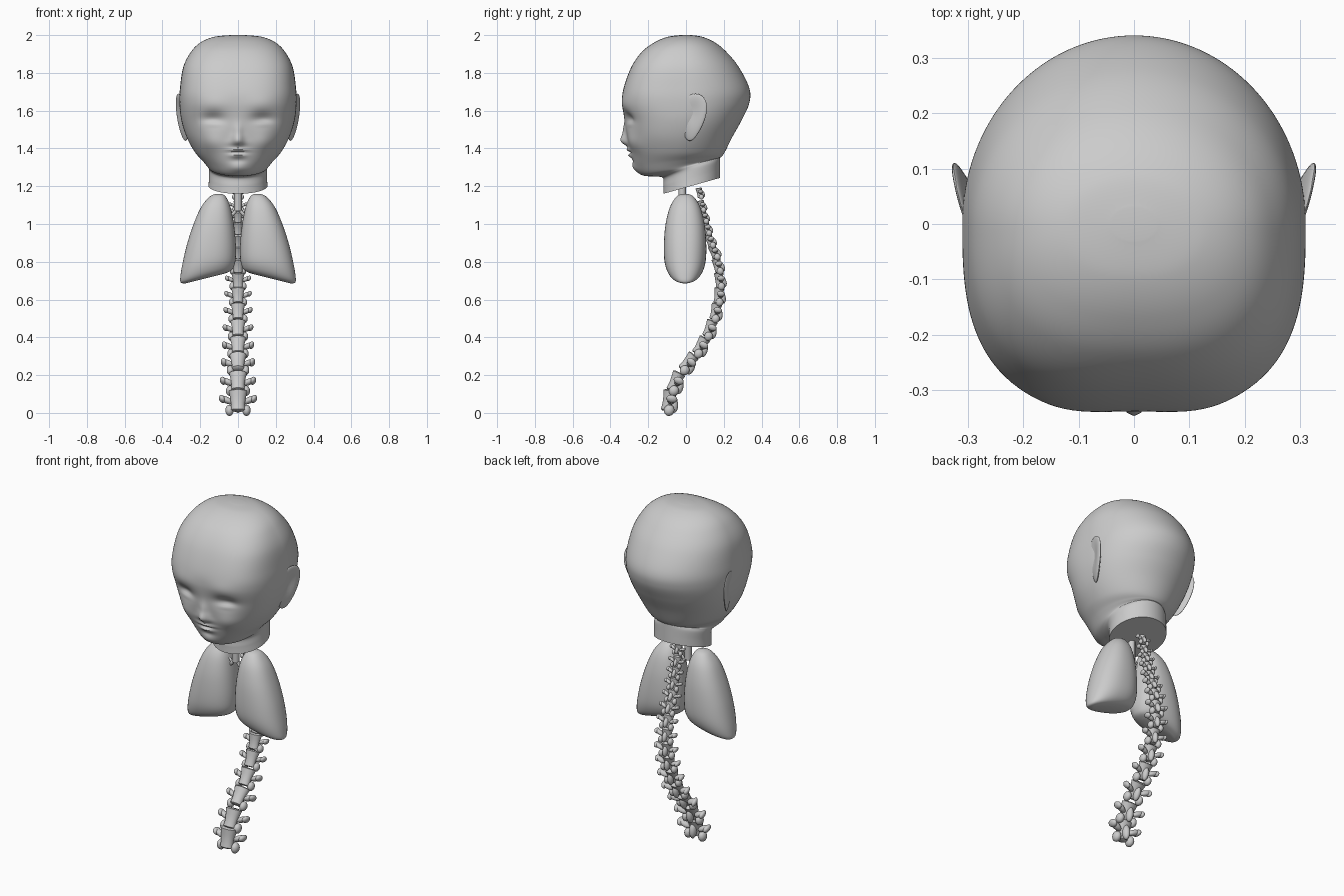
import bpy, bmesh, math
from mathutils import Matrix, Vector

if "Cube" in bpy.data.objects:
    bpy.data.objects.remove(bpy.data.objects["Cube"])

grey = bpy.data.materials.new("plain grey")
grey.use_nodes = True
COLOUR = (0.6, 0.6, 0.6, 1)
grey.diffuse_color = COLOUR
grey.node_tree.nodes["Principled BSDF"].inputs["Base Color"].default_value = COLOUR


def finish(name, bm, angle=50):
    bmesh.ops.recalc_face_normals(bm, faces=bm.faces)
    mesh = bpy.data.meshes.new(name)
    bm.to_mesh(mesh)
    bm.free()
    mesh.materials.append(grey)
    ob = bpy.data.objects.new(name, mesh)
    bpy.context.collection.objects.link(ob)
    bpy.ops.object.select_all(action="DESELECT")
    ob.select_set(True)
    bpy.context.view_layer.objects.active = ob
    bpy.ops.object.shade_smooth_by_angle(angle=math.radians(angle))
    return ob


def spline(rows, t):
    """Catmull-Rom sample of a table of rows, t from 0 to 1."""
    s = t * (len(rows) - 1)
    i = min(int(s), len(rows) - 2)
    f = s - i
    a, b, c, d = (rows[max(0, min(len(rows) - 1, i + j))] for j in (-1, 0, 1, 2))
    return [q + f * ((r - p) / 2 + f * ((p - 2.5 * q + 2 * r - w / 2)
            + f * (1.5 * (q - r) + (w - p) / 2))) for p, q, r, w in zip(a, b, c, d)]


def loft(bm, rings):
    loops = [[bm.verts.new(p) for p in ring] for ring in rings]
    for a, b in zip(loops, loops[1:]):
        for i in range(len(a)):
            j = (i + 1) % len(a)
            bm.faces.new((a[i], a[j], b[j], b[i]))
    bm.faces.new(loops[0])
    bm.faces.new(loops[-1])


def blob(bm, centre, size, rot=Matrix()):
    mat = Matrix.Translation(centre) @ rot @ Matrix.Diagonal((*size, 1))
    bmesh.ops.create_uvsphere(bm, u_segments=14, v_segments=9, radius=1, matrix=mat)


def super_radius(a, n):
    return (abs(math.cos(a)) ** n + abs(math.sin(a)) ** n) ** (-1 / n)


# Head and neck: z, front y, back y, half width, front squareness, tilt
HEAD = [(2, -.03, .03, .04, 2, 0), (1.99, -.10, .09, .13, 2.2, 0),
        (1.96, -.17, .155, .20, 2.4, 0), (1.91, -.235, .215, .25, 2.6, 0),
        (1.83, -.29, .28, .29, 2.8, 0), (1.72, -.33, .335, .307, 2.9, 0),
        (1.64, -.338, .335, .31, 2.8, 0), (1.55, -.325, .295, .30, 2.5, 0),
        (1.46, -.312, .245, .272, 2.3, 0), (1.38, -.297, .205, .228, 2.1, 0),
        (1.325, -.275, .188, .185, 2, .1), (1.285, -.235, .18, .16, 2, .22),
        (1.265, -.17, .18, .155, 2, .27), (1.245, -.123, .18, .154, 2, .28),
        (1.2, -.12, .18, .154, 2, .28), (1.16, -.12, .18, .156, 2, .28)]
# Face relief: x, z, spread in x, spread in z, push forward
FACE = [(0, 1.445, .03, .028, .03), (0, 1.49, .022, .04, .016),
        (0, 1.43, .05, .016, .008), (.13, 1.555, .06, .035, -.026),
        (.13, 1.53, .04, .014, .008), (.14, 1.43, .06, .05, .014),
        (0, 1.393, .045, .009, .014), (0, 1.363, .036, .01, .014),
        (0, 1.378, .05, .005, -.008), (0, 1.335, .04, .012, -.005),
        (0, 1.295, .05, .025, .012), (.13, 1.64, .08, .04, .006)]


def head_point(row, a):
    z, front, back, half, n, tilt = row
    r = super_radius(a, n if math.sin(a) < 0 else 2)
    x = half * r * math.cos(a)
    mid, depth = (front + back) / 2, (back - front) / 2
    y = mid + depth * r * math.sin(a)
    z += tilt * (y + .12)
    if y < -.1 and z > 1.26:
        fade = min(1, (-.1 - y) / .1)
        for fx, fz, sx, sz, push in FACE:
            y -= fade * push * math.exp(-((abs(x) - fx) / sx) ** 2 - ((z - fz) / sz) ** 2)
    return x, y, z


bm = bmesh.new()
SEG = 144
loft(bm, [[head_point(spline(HEAD, k / 150), math.tau * i / SEG) for i in range(SEG)]
          for k in range(151)])
finish("head", bm)

for side, label in ((1, "left"), (-1, "right")):
    # Ear: flattened egg, free along its back edge, narrowing into the lobe
    bm = bmesh.new()
    bmesh.ops.create_uvsphere(bm, u_segments=28, v_segments=18, radius=1)
    for v in bm.verts:
        x, y, z = v.co
        wide = .068 * (1 + .3 * z)
        dish = -.012 * math.exp(-((y / .5) ** 2 + ((z - .2) / .5) ** 2)) if x > 0 else 0
        v.co = (side * (.297 + .02 * z + .015 * x + .022 * y + dish),
                .035 + wide * y + .015 * z, 1.565 + .125 * z)
    finish(label + "_ear", bm)

    # Lung: z, inner x, outer x, half depth, tilt of the base
    LUNG = [(1.16, .09, .115, .012, 0), (1.145, .065, .15, .045, 0),
            (1.09, .04, .195, .08, 0), (1, .022, .235, .103, 0),
            (.9, .012, .268, .112, 0), (.81, .012, .292, .11, -.08),
            (.755, .02, .304, .095, -.17), (.725, .035, .304, .07, -.23),
            (.715, .07, .28, .035, -.25)]
    rings = []
    for k in range(41):
        z, inner, outer, depth, tilt = spline(LUNG, k / 40)
        ring = []
        for i in range(40):
            a = math.tau * i / 40
            r = super_radius(a, 2.3)
            x = (inner + outer) / 2 + (outer - inner) / 2 * r * math.cos(a)
            ring.append((side * x, -.005 + depth * r * math.sin(a), z + tilt * (x - .16)))
        rings.append(ring)
    bm = bmesh.new()
    loft(bm, rings)
    finish(label + "_lung", bm)


# Windpipe and its branches
def tube(name, points, radius):
    curve = bpy.data.curves.new(name, "CURVE")
    curve.dimensions = "3D"
    curve.bevel_depth = radius
    curve.bevel_resolution = 3
    curve.use_fill_caps = True
    path = curve.splines.new("POLY")
    path.points.add(len(points) - 1)
    for p, co in zip(path.points, points):
        p.co = (*co, 1)
    curve.materials.append(grey)
    bpy.context.collection.objects.link(bpy.data.objects.new(name, curve))


tube("windpipe", [(0, -.02, 1.24), (0, -.02, 1.07)], .02)
for side, label in ((1, "left"), (-1, "right")):
    tube(label + "_bronchus", [(0, -.02, 1.085), (side * .025, -.02, 1.055),
                               (side * .07, -.02, 1.02)], .01)
    tube(label + "_upper_bronchus", [(side * .02, -.02, 1.06), (side * .065, -.02, 1.1)], .007)

# Vertebra template: waisted body, two pairs of side lobes and a rear spine
bm = bmesh.new()
BODY = [(.058, .036), (.052, .05), (.02, .042), (-.02, .036), (-.05, .038), (-.056, .028)]
loft(bm, [[(r * math.cos(math.tau * i / 18), -.004 + .75 * r * math.sin(math.tau * i / 18), z)
           for i in range(18)] for z, r in BODY])
for side in (1, -1):
    blob(bm, (side * .062, .012, .008), (.04, .022, .017), Matrix.Rotation(side * -.45, 4, "Y"))
    blob(bm, (side * .084, .012, .014), (.016, .03, .022), Matrix.Rotation(side * .5, 4, "Y"))
    blob(bm, (side * .045, .012, -.048), (.022, .028, .03))
blob(bm, (0, .028, -.012), (.02, .024, .045), Matrix.Rotation(.3, 4, "X"))
template = finish("vertebra_1", bm)

# Spine: y and z along an S curve, vertebrae shrinking upwards
SPINE = [(-.09, .045), (-.065, .14), (-.015, .23), (.05, .31), (.1, .39), (.14, .48),
         (.165, .57), (.178, .66), (.173, .75), (.153, .84), (.125, .92), (.103, 1.01),
         (.083, 1.1), (.068, 1.2)]
t, count = 0, 0
while t < 1:
    y, z = spline(SPINE, t)
    y2, z2 = spline(SPINE, min(1, t + .01))
    y1, z1 = spline(SPINE, max(0, t - .01))
    size = 1 - .55 * t
    ob = template if count == 0 else bpy.data.objects.new(f"vertebra_{count + 1}", template.data)
    if count:
        bpy.context.collection.objects.link(ob)
    lean = -math.atan2(y2 - y1, z2 - z1)
    ob.matrix_world = (Matrix.Translation((0, y, z + (.018 if count == 0 else 0)))
                       @ Matrix.Rotation(lean, 4, "X") @ Matrix.Scale(size, 4))
    count += 1
    t += .122 * size / 1.27
